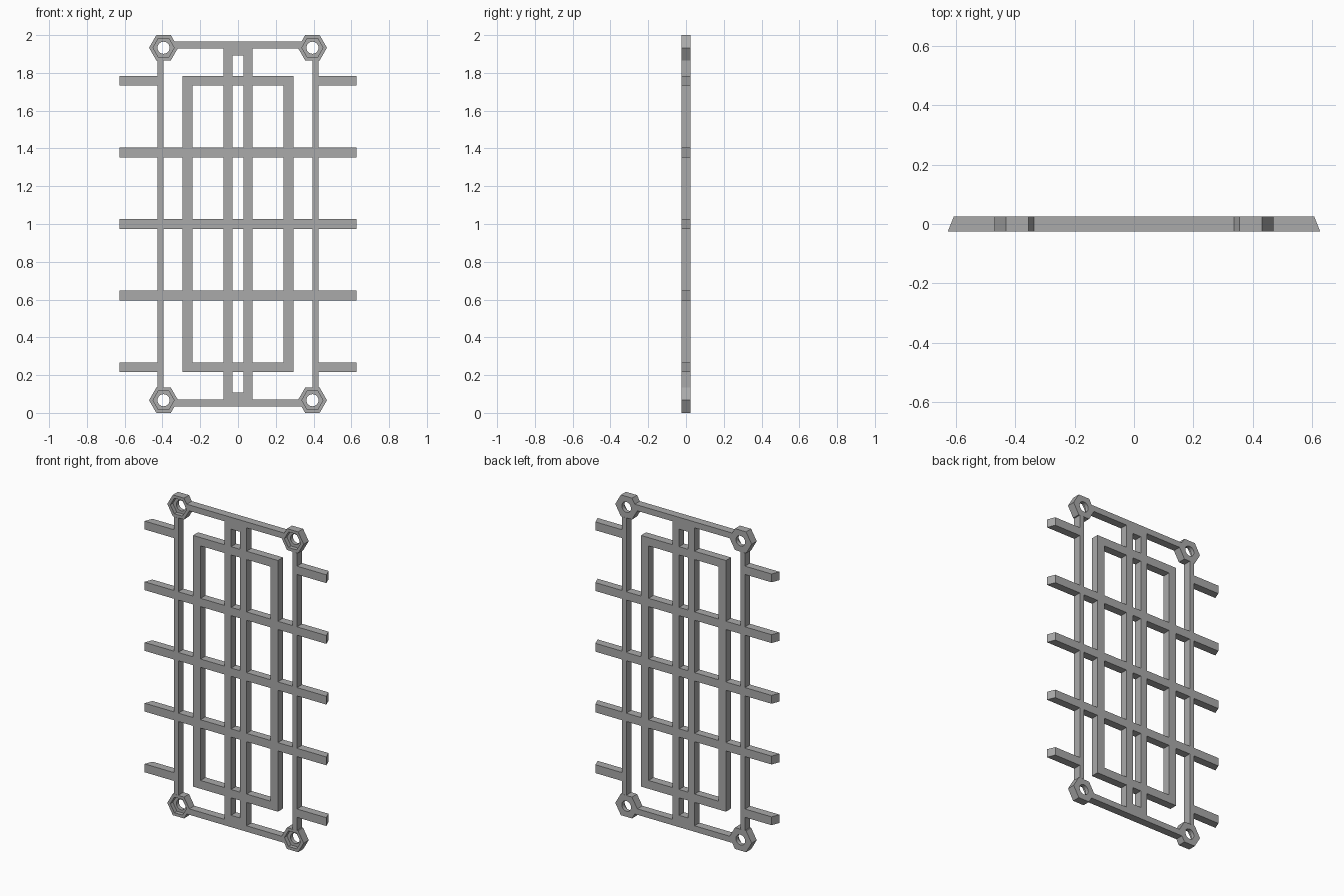
import bpy
import bmesh
from math import cos, sin, pi

cube = bpy.data.objects.get("Cube")
if cube:
    bpy.data.objects.remove(cube)

GREY = bpy.data.materials.new("plain_grey")
GREY.use_nodes = True
GREY.diffuse_color = (0.4, 0.4, 0.4, 1)
GREY.node_tree.nodes["Principled BSDF"].inputs["Base Color"].default_value = (0.4, 0.4, 0.4, 1)

T = 0.025                                   # half thickness of the panel
BAR_Z = [0.242, 0.621, 1.0, 1.379, 1.758]   # crossbar heights
BAR_H = 0.026                               # half height of a crossbar
END, BEVEL = 0.628, 0.02                    # crossbar reach and slant


def finish(name, bm):
    bmesh.ops.recalc_face_normals(bm, faces=bm.faces)
    mesh = bpy.data.meshes.new(name)
    bm.to_mesh(mesh)
    bm.free()
    mesh.materials.append(GREY)
    obj = bpy.data.objects.new(name, mesh)
    bpy.context.collection.objects.link(obj)
    return obj


def add_box(bm, x0, x1, z0, z1):
    verts = bmesh.ops.create_cube(bm, size=1)["verts"]
    for v in verts:
        v.co = (x1 if v.co.x > 0 else x0, T if v.co.y > 0 else -T, z1 if v.co.z > 0 else z0)
        # free ends slant inward towards the back
        if abs(abs(v.co.x) - END) < 1e-4 and v.co.y > 0:
            v.co.x -= BEVEL if v.co.x > 0 else -BEVEL


def bar(name, *boxes):
    bm = bmesh.new()
    for b in boxes:
        add_box(bm, *b)
    return finish(name, bm)


def upright(name, x0, x1, z0, z1, crossings):
    # pieces fitted between the crossbars
    cuts = [z0] + [c + s * BAR_H for c in crossings for s in (-1, 1)] + [z1]
    pieces = [(x0, x1, a, b) for a, b in zip(cuts[::2], cuts[1::2]) if b - a > 1e-4]
    return bar(name, *pieces)


# Crossbars: the middle three run through, the end ones break at the side rails
for i, z in enumerate(BAR_Z):
    lo, hi = z - BAR_H, z + BAR_H
    if i in (0, 4):
        bar(f"crossbar_{i + 1}", (-END, -0.425, lo, hi), (-0.293, 0.293, lo, hi),
            (0.425, END, lo, hi))
    else:
        bar(f"crossbar_{i + 1}", (-END, END, lo, hi))

# Mirrored uprights
for side, s in (("left", 1), ("right", -1)):
    def span(a, b):
        return sorted((s * a, s * b))
    upright(f"{side}_side_rail", *span(0.395, 0.425), 0.134, 1.866, BAR_Z[1:4])
    upright(f"{side}_inner_upright", *span(0.241, 0.293), BAR_Z[0], BAR_Z[4], BAR_Z[1:4]).data
    upright(f"{side}_centre_upright", *span(0.03, 0.077), 0.07, 1.93, BAR_Z)

# End rails and the blocks closing the central slot
for name, lo, hi, a, b in (("top", 1.93, 1.967, 1.893, 1.93), ("bottom", 0.033, 0.07, 0.07, 0.107)):
    bar(f"{name}_rail", (-0.337, 0.337, lo, hi))
    bar(f"{name}_slot_block", (-0.03, 0.03, a, b))

# Hexagonal corner bosses with a nut recess in front and a round through hole
N = 4


def ring(bm, cx, cz, y, r, hexagon):
    verts = []
    for i in range(6 * N):
        k, t = divmod(i, N)
        if hexagon:
            t /= N
            p, q = k * pi / 3, (k + 1) * pi / 3
            x, z = cos(p) * (1 - t) + cos(q) * t, sin(p) * (1 - t) + sin(q) * t
        else:
            x, z = cos(i * pi / 3 / N), sin(i * pi / 3 / N)
        verts.append(bm.verts.new((cx + r * x, y, cz + r * z)))
    return verts


def boss(name, cx, cz):
    bm = bmesh.new()
    profile = [(-T, 0.077, True), (-T, 0.056, True), (0, 0.056, True),
               (0, 0.032, False), (T, 0.032, False), (T, 0.077, True)]
    rings = [ring(bm, cx, cz, *p) for p in profile]
    for a, b in zip(rings, rings[1:] + rings[:1]):
        for i in range(len(a)):
            j = (i + 1) % len(a)
            bm.faces.new((a[i], a[j], b[j], b[i]))
    obj = finish(name, bm)
    bpy.ops.object.select_all(action="DESELECT")
    obj.select_set(True)
    bpy.context.view_layer.objects.active = obj
    bpy.ops.object.shade_smooth_by_angle(angle=pi / 6)


for level, z in (("top", 1.933), ("bottom", 0.067)):
    for side, x in (("left", 0.394), ("right", -0.394)):
        boss(f"{level}_{side}_boss", x, z)
